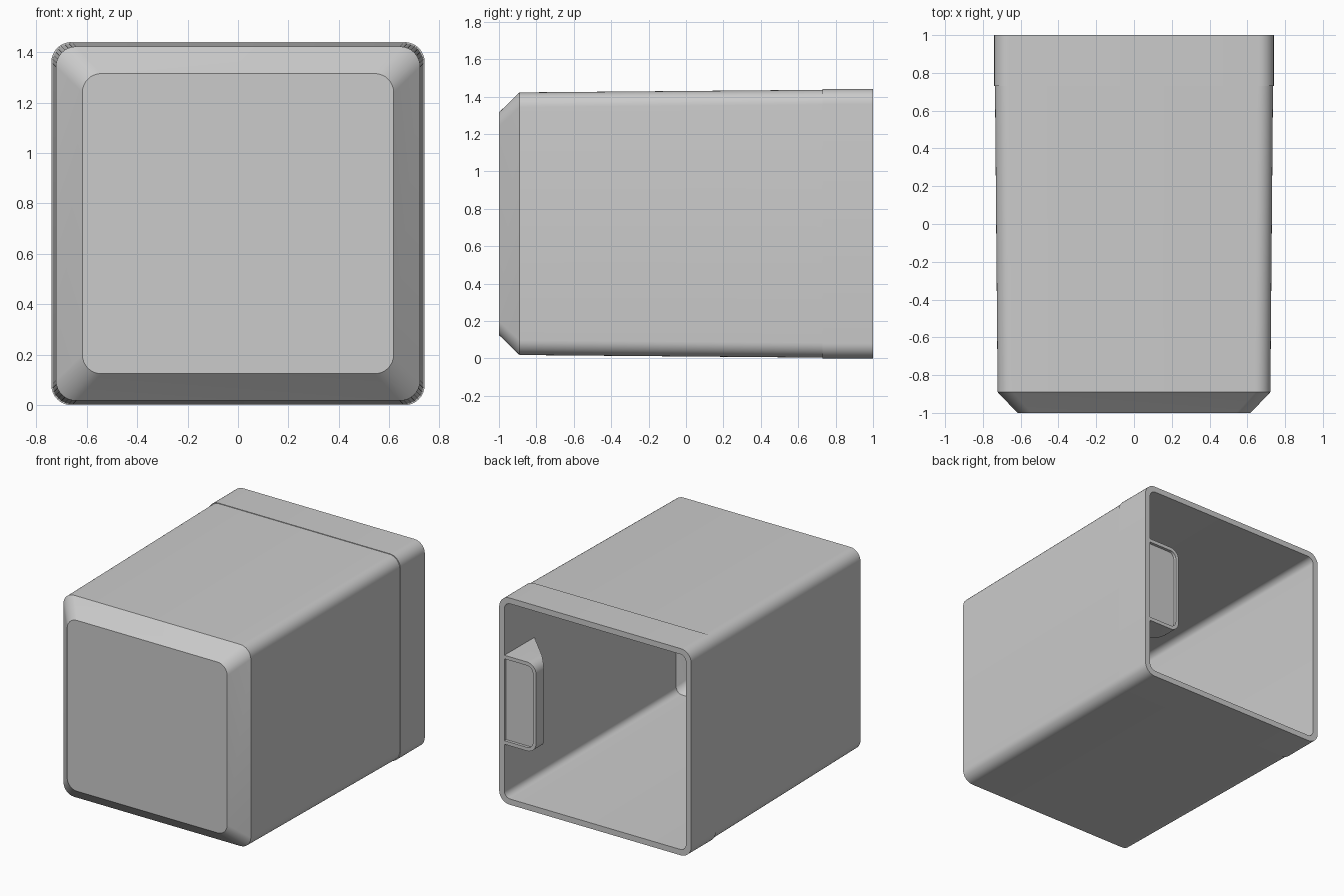
import bpy
import bmesh
from math import cos, sin, pi, radians

if "Cube" in bpy.data.objects:
    bpy.data.objects.remove(bpy.data.objects["Cube"], do_unlink=True)

MID_Z = 0.72
STEPS = 8

grey = bpy.data.materials.new("plain_grey")
grey.use_nodes = True
colour = (0.6, 0.6, 0.6, 1)
grey.diffuse_color = colour
grey.node_tree.nodes["Principled BSDF"].inputs["Base Color"].default_value = colour


def arc(cx, cz, r, start):
    """Quarter circle in the x-z plane."""
    angles = [start + pi / 2 * i / STEPS for i in range(STEPS + 1)]
    return [(cx + r * cos(a), cz + r * sin(a)) for a in angles]


def rounded_ring(y, hw, hh, r):
    """Rounded rectangle centred on the box axis."""
    a, b = hw - r, hh - r
    pts = arc(a, b, r, 0) + arc(-a, b, r, pi / 2)
    pts += arc(-a, -b, r, pi) + arc(a, -b, r, 3 * pi / 2)
    return [(x, y, MID_Z + z) for x, z in pts]


def tab_ring(depth, tip, hh, r, root=0.70):
    """Outline of the tab: square at the wall, rounded at its free end."""
    pts = [(root, hh)] + arc(tip + r, hh - r, r, pi / 2)
    pts += arc(tip + r, r - hh, r, pi) + [(root, -hh)]
    return [(x, depth(x), MID_Z + z) for x, z in pts]


def loft(name, rings):
    """Skin a list of equal rings and cap both ends."""
    bm = bmesh.new()
    loops = [[bm.verts.new(p) for p in ring] for ring in rings]
    for a, b in zip(loops, loops[1:]):
        for i in range(len(a)):
            j = (i + 1) % len(a)
            bm.faces.new((a[i], a[j], b[j], b[i]))
    bm.faces.new(loops[0])
    bm.faces.new(loops[-1])
    bmesh.ops.recalc_face_normals(bm, faces=bm.faces)
    mesh = bpy.data.meshes.new(name)
    bm.to_mesh(mesh)
    bm.free()
    mesh.materials.append(grey)
    obj = bpy.data.objects.new(name, mesh)
    bpy.context.collection.objects.link(obj)
    bpy.ops.object.select_all(action="DESELECT")
    obj.select_set(True)
    bpy.context.view_layer.objects.active = obj
    bpy.ops.object.shade_smooth_by_angle(angle=radians(30))
    return obj


# Hollow box: bevelled front, tapered body, raised band, then back inside
loft("box_shell", [
    rounded_ring(-1.0, 0.617, 0.595, 0.075),
    rounded_ring(-0.89, 0.722, 0.702, 0.08),
    rounded_ring(0.73, 0.736, 0.716, 0.08),
    rounded_ring(0.73, 0.74, 0.72, 0.08),
    rounded_ring(1.0, 0.74, 0.72, 0.08),
    rounded_ring(1.0, 0.70, 0.68, 0.045),
    rounded_ring(-0.87, 0.685, 0.665, 0.045),
    rounded_ring(-0.96, 0.595, 0.575, 0.045),
])

# Tab on the left inner wall: sloped underside, shallow recess in its face
loft("inner_tab", [
    tab_ring(lambda x: 0.67 + 0.70 - x, 0.455, 0.31, 0.07),
    tab_ring(lambda x: 1.0, 0.455, 0.31, 0.07),
    tab_ring(lambda x: 1.0, 0.48, 0.285, 0.045),
    tab_ring(lambda x: 0.98, 0.48, 0.285, 0.045),
])
